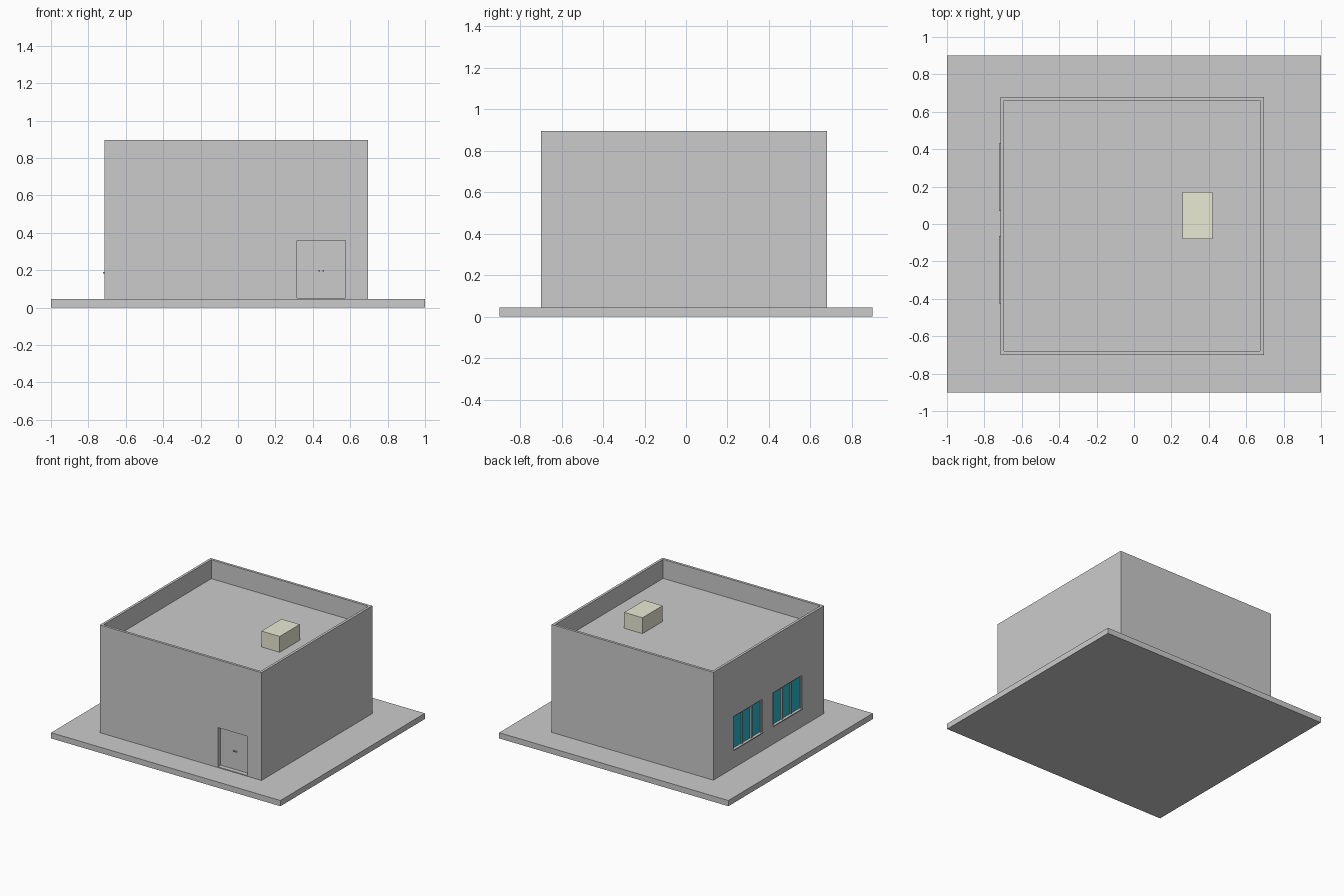
import bpy, bmesh
from mathutils import Vector

if "Cube" in bpy.data.objects:
    bpy.data.objects.remove(bpy.data.objects["Cube"])


def box(name, lo, hi, mat=None):
    """Axis-aligned box between two corners."""
    lo, hi = Vector(lo), Vector(hi)
    bm = bmesh.new()
    bmesh.ops.create_cube(bm, size=1)
    for v in bm.verts:
        v.co = Vector(c * s for c, s in zip(v.co, hi - lo)) + (lo + hi) / 2
    me = bpy.data.meshes.new(name)
    bm.to_mesh(me)
    bm.free()
    ob = bpy.data.objects.new(name, me)
    bpy.context.collection.objects.link(ob)
    if mat:
        me.materials.append(mat)
    return ob


def material(name, rgb):
    m = bpy.data.materials.new(name)
    m.diffuse_color = (*rgb, 1)
    m.use_nodes = True
    m.node_tree.nodes["Principled BSDF"].inputs["Base Color"].default_value = m.diffuse_color
    return m


def cut(target, lo, hi):
    """Carve a box out of the target."""
    cutter = box("cutter", lo, hi)
    cutter.hide_render = True
    mod = target.modifiers.new("cut", 'BOOLEAN')
    mod.operation, mod.solver, mod.object = 'DIFFERENCE', 'EXACT', cutter
    bpy.context.view_layer.objects.active = target
    bpy.ops.object.modifier_apply(modifier=mod.name)
    bpy.data.objects.remove(cutter)


glass = material("teal_glass", (0.02, 0.5, 0.62))
cream = material("cream_metal", (0.82, 0.82, 0.66))

X0, X1, Y0, Y1 = -0.715, 0.695, -0.70, 0.68
GROUND, ROOF, TOP = 0.045, 0.745, 0.895
WALL = 0.02

# ground slab
box("ground_slab", (-1, -0.9, 0), (1, 0.9, GROUND))

# building body with sunken roof
body = box("building", (X0, Y0, GROUND), (X1, Y1, TOP))
cut(body, (X0 + WALL, Y0 + WALL, ROOF), (X1 - WALL, Y1 - WALL, 1.2))

# recessed double door with threshold and two knobs
DX0, DX1, DTOP, DEPTH = 0.315, 0.575, 0.36, 0.035
cut(body, (DX0, Y0 - 0.1, GROUND + 0.006), (DX1, Y0 + DEPTH, DTOP))
mid = (DX0 + DX1) / 2
for side, s in (("left", -1), ("right", 1)):
    kx = mid + s * 0.01
    box(f"door_knob_{side}", (kx - 0.004, Y0 + DEPTH - 0.012, 0.192),
        (kx + 0.004, Y0 + DEPTH + 0.002, 0.2))

# left-side windows: recess, three panes, mullions and sill
WZ0, WZ1, REC, BAR, W = 0.185, 0.45, 0.022, 0.012, 0.36
for tag, y in (("front", -0.425), ("back", 0.07)):
    cut(body, (X0 - 0.1, y, WZ0), (X0 + REC, y + W, WZ1))
    box(f"window_glass_{tag}", (X0 + REC - 0.006, y, WZ0),
        (X0 + REC + 0.002, y + W, WZ1), glass)
    for i in range(4):
        c = y + BAR / 2 + i * (W - BAR) / 3
        box(f"window_bar_{tag}_{i}", (X0 + 0.006, c - BAR / 2, WZ0),
            (X0 + REC, c + BAR / 2, WZ1))
    box(f"window_rail_{tag}", (X0 + 0.006, y, WZ1 - 0.008), (X0 + REC, y + W, WZ1))
    box(f"window_sill_{tag}", (X0 - 0.006, y, WZ0 - 0.002), (X0 + REC, y + W, WZ0 + 0.006))

# rooftop air unit
box("roof_air_unit", (0.26, -0.08, ROOF), (0.42, 0.17, ROOF + 0.125), cream)
